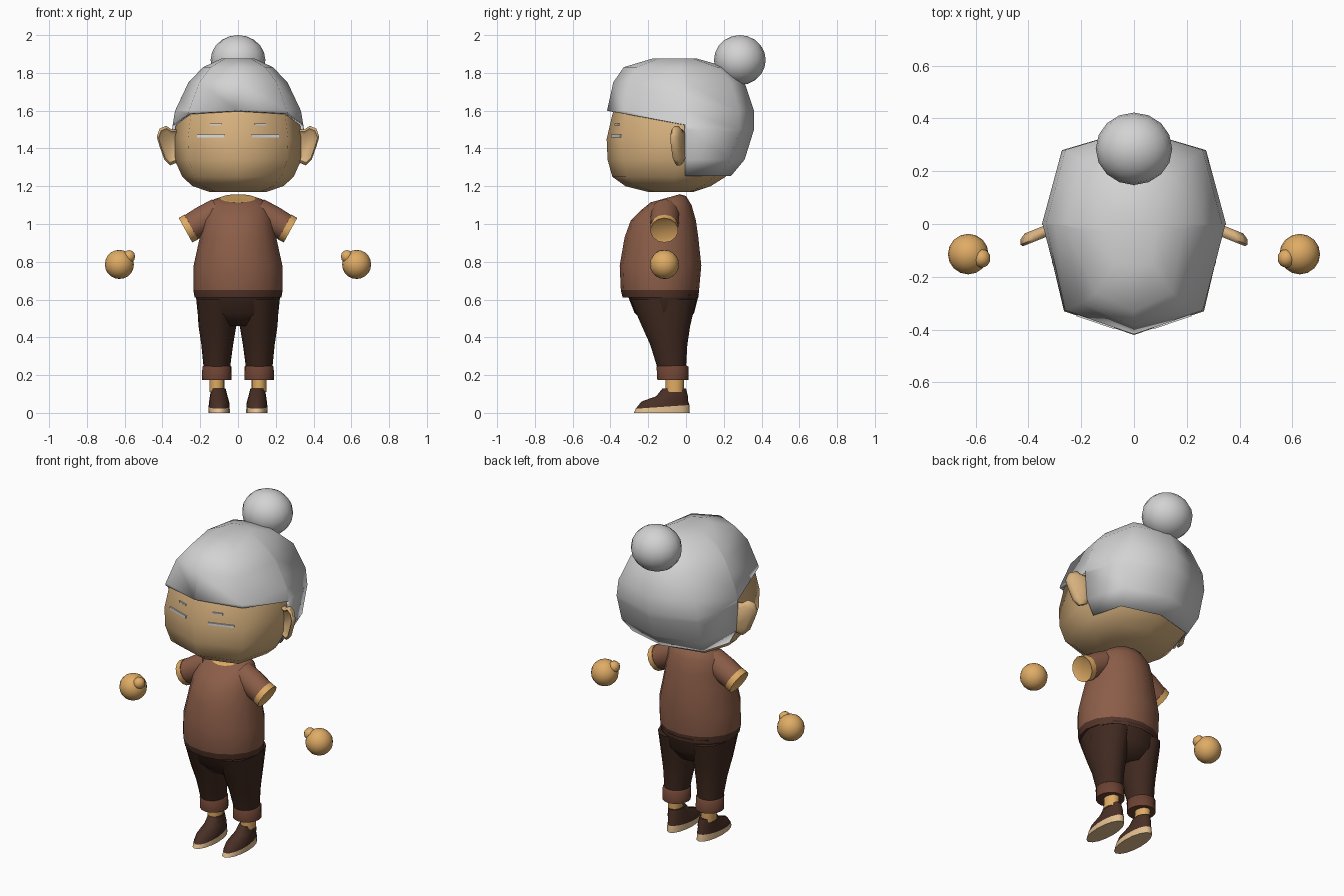
import bpy, bmesh, math
from mathutils import Vector, Matrix

if "Cube" in bpy.data.objects:
    bpy.data.objects.remove(bpy.data.objects["Cube"])


def material(name, r, g, b):
    m = bpy.data.materials.new(name)
    m.use_nodes = True
    m.diffuse_color = (r, g, b, 1)
    node = m.node_tree.nodes["Principled BSDF"]
    node.inputs["Base Color"].default_value = (r, g, b, 1)
    node.inputs["Roughness"].default_value = 0.8
    return m


HAIR = material("silver hair", 0.65, 0.65, 0.65)
FACE = material("face skin", 0.68, 0.44, 0.21)
SKIN = material("warm skin", 0.74, 0.41, 0.13)
SHIRT = material("brown shirt", 0.26, 0.11, 0.065)
HEM = material("dark hem", 0.085, 0.034, 0.022)
PANTS = material("dark trousers", 0.05, 0.022, 0.014)
CUFF = material("cuff brown", 0.15, 0.055, 0.032)
SHOE = material("shoe brown", 0.065, 0.028, 0.018)
SOLE = material("pale sole", 0.76, 0.52, 0.28)
WHITE = material("eye white", 0.72, 0.72, 0.72)


def finish(bm, name, mats, angle=60):
    bmesh.ops.recalc_face_normals(bm, faces=bm.faces[:])
    me = bpy.data.meshes.new(name)
    bm.to_mesh(me)
    bm.free()
    ob = bpy.data.objects.new(name, me)
    bpy.context.collection.objects.link(ob)
    for m in mats:
        me.materials.append(m)
    bpy.ops.object.select_all(action="DESELECT")
    ob.select_set(True)
    bpy.context.view_layer.objects.active = ob
    bpy.ops.object.shade_smooth_by_angle(angle=math.radians(angle))
    return ob


def skin_rings(rings, slots=None):
    """Bridge closed rings of points, cap both ends; slots gives a material per band."""
    bm = bmesh.new()
    loops = [[bm.verts.new(p) for p in ring] for ring in rings]
    n = len(loops[0])
    for k in range(len(loops) - 1):
        for i in range(n):
            j = (i + 1) % n
            f = bm.faces.new((loops[k][i], loops[k][j], loops[k + 1][j], loops[k + 1][i]))
            f.material_index = slots[k] if slots else 0
    for loop, k in ((loops[0], 0), (loops[-1], -1)):
        bm.faces.new(loop).material_index = slots[k] if slots else 0
    return bm


def ellipse(cx, cy, z, rx, ry, tilt=0, n=16):
    pts = []
    for i in range(n):
        a = math.tau * i / n
        y = ry * math.sin(a)
        pts.append((cx + rx * math.cos(a), cy + y, z + tilt * y))
    return pts


def octagon(z, front, back, w, k=0.78):
    """Head section with a keel at the front and boxy corners."""
    m = (front + back) / 2 + 0.03
    fc, bc = m + k * (front - m), m + k * (back - m)
    return [(0, front, z), (k * w, fc, z), (w, m, z), (k * w, bc, z),
            (0, back, z), (-k * w, bc, z), (-w, m, z), (-k * w, fc, z)]


def ball(name, mat, centre, scale, u=16, v=10):
    bm = bmesh.new()
    bmesh.ops.create_uvsphere(bm, u_segments=u, v_segments=v, radius=1,
                              matrix=Matrix.Translation(centre) @ Matrix.Diagonal((*scale, 1)))
    return finish(bm, name, [mat])


# Head
head = [(1.17, -0.2, 0.04, 0.15), (1.2, -0.32, 0.13, 0.24), (1.25, -0.39, 0.21, 0.295),
        (1.34, -0.415, 0.3, 0.335), (1.45, -0.42, 0.335, 0.34), (1.58, -0.39, 0.33, 0.32),
        (1.72, -0.34, 0.28, 0.25), (1.82, -0.2, 0.12, 0.13)]
finish(skin_rings([octagon(*r) for r in head]), "head", [FACE])

# Hair cap: full shell cut along the fringe, the ear line and the nape
cap = [(1.2, -0.35, 0.16, 0.26), (1.25, -0.41, 0.235, 0.305), (1.34, -0.43, 0.31, 0.345),
       (1.5, -0.43, 0.36, 0.35), (1.6, -0.418, 0.36, 0.333), (1.75, -0.385, 0.31, 0.262),
       (1.83, -0.33, 0.22, 0.185), (1.875, -0.18, 0.06, 0.09)]
bm = skin_rings([octagon(*r) for r in cap])
fringe, ear_line, nape = Vector((0, 0.18, 1)), Vector((0, 1, 0)), Vector((0, 0, 1))
for point, normal in (((0, 0, 1.525), fringe), ((0, -0.003, 0), ear_line), ((0, 0, 1.255), nape)):
    bmesh.ops.bisect_plane(bm, geom=bm.verts[:] + bm.edges[:] + bm.faces[:],
                           plane_co=point, plane_no=normal)
drop = []
for f in bm.faces:
    c = f.calc_center_median()
    above_fringe = fringe.dot(c) > 1.525
    behind_ear = c.y > -0.003 and c.z > 1.255
    if not (above_fringe or behind_ear):
        drop.append(f)
bmesh.ops.delete(bm, geom=drop, context="FACES")
hair = finish(bm, "hair", [HAIR])
shell = hair.modifiers.new("thickness", "SOLIDIFY")
shell.thickness = 0.015
shell.offset = -1
ball("hair_bun", HAIR, (0, 0.285, 1.868), (0.145, 0.137, 0.132))

# Torso: hem, shirt and tilted neckline
torso = [(0, -0.135, 0.61, 0.23, 0.2), (0, -0.138, 0.65, 0.236, 0.207),
         (0, -0.135, 0.78, 0.235, 0.216), (0, -0.13, 0.93, 0.202, 0.195),
         (0, -0.12, 1.02, 0.185, 0.172), (0, -0.105, 1.085, 0.168, 0.135, 0.1),
         (0, -0.105, 1.122, 0.135, 0.105, 0.25), (0, -0.11, 1.136, 0.094, 0.077, 0.28),
         (0, -0.11, 1.134, 0.065, 0.052, 0.28)]
finish(skin_rings([ellipse(*r) for r in torso], [1, 0, 0, 0, 0, 0, 0, 2]),
       "shirt", [SHIRT, HEM, SKIN])

# Hips
hips = [(0, -0.105, 0.46, 0.14, 0.1), (0, -0.115, 0.53, 0.214, 0.158), (0, -0.122, 0.63, 0.224, 0.19)]
finish(skin_rings([ellipse(*r) for r in hips]), "trouser_hips", [PANTS])

for side, s in (("left", 1), ("right", -1)):
    # Trouser leg, turned-up cuff and ankle
    leg = [(0.11, -0.12, 0.6, 0.108, 0.175), (0.109, -0.106, 0.46, 0.1, 0.128),
           (0.11, -0.091, 0.36, 0.084, 0.098), (0.112, -0.076, 0.24, 0.07, 0.076)]
    cuff = [(0.112, -0.07, 0.175, 0.078, 0.082), (0.112, -0.072, 0.245, 0.077, 0.084),
            (0.112, -0.074, 0.252, 0.068, 0.074)]
    ankle = [(0.112, -0.06, 0.11, 0.04, 0.048), (0.112, -0.06, 0.2, 0.04, 0.05)]
    for part, rings, mat in (("trouser_leg", leg, PANTS), ("trouser_cuff", cuff, CUFF),
                             ("ankle", ankle, SKIN)):
        finish(skin_rings([ellipse(s * r[0], *r[1:]) for r in rings]), side + "_" + part, [mat])

    # Shoe with pale sole
    shoe = [(0.1, -0.128, 0, 0.057, 0.148), (0.1, -0.124, 0.032, 0.056, 0.142, 0.07),
            (0.1, -0.112, 0.06, 0.053, 0.124), (0.102, -0.074, 0.088, 0.047, 0.084),
            (0.104, -0.062, 0.13, 0.038, 0.062)]
    finish(skin_rings([ellipse(s * r[0], *r[1:]) for r in shoe], [1, 0, 0, 0]),
           side + "_shoe", [SHOE, SOLE])

    # Sleeve, angled down and outward, with a skin-toned band
    start, end = Vector((s * 0.1, -0.11, 1.065)), Vector((s * 0.278, -0.115, 0.967))
    axis = (end - start).normalized()
    up = axis.cross(Vector((0, 1, 0))).normalized()
    rings = []
    for t, r in ((0, 0.075), (0.45, 0.077), (0.83, 0.072), (0.831, 0.075), (1, 0.074), (0.96, 0.06)):
        c = start.lerp(end, t)
        rings.append([c + r * (up * math.cos(a) + Vector((0, math.sin(a), 0)))
                      for a in (math.tau * i / 14 for i in range(14))])
    finish(skin_rings(rings, [0, 0, 0, 1, 1]), side + "_sleeve", [SHIRT, SKIN])

    # Floating hand with thumb
    ball(side + "_hand", SKIN, (s * 0.628, -0.114, 0.786), (0.077, 0.077, 0.077))
    ball(side + "_thumb", SKIN, (s * 0.577, -0.13, 0.828), (0.034, 0.036, 0.034), 10, 6)

    # Ear: swept outline with a hollowed front
    outline = [(0.31, 1.5), (0.35, 1.5), (0.38, 1.52), (0.415, 1.505), (0.43, 1.46),
               (0.415, 1.41), (0.39, 1.34), (0.36, 1.31), (0.31, 1.33)]
    mid = (0.365, 1.42)
    rings = []
    for k, dy in ((0.75, 0.028), (1, 0.012), (1, -0.008), (0.86, -0.018), (0.68, -0.004)):
        pts = [(mid[0] + k * (x - mid[0]), mid[1] + k * (z - mid[1])) for x, z in outline]
        rings.append([(s * x, dy - 0.03 - 0.4 * (x - 0.33), z) for x, z in pts])
    finish(skin_rings(rings), side + "_ear", [FACE])

    # Closed eye and brow plates lying on the slanted cheek
    for part, x, z, front, w, h in (("eye", 0.145, 1.466, -0.417, 0.15, 0.014),
                                    ("brow", 0.118, 1.527, -0.403, 0.06, 0.01)):
        bm = bmesh.new()
        spot = Matrix.Translation((s * x, front + 0.34 * x - 0.002, z))
        turn = Matrix.Rotation(s * math.atan(0.34), 4, "Z")
        bmesh.ops.create_cube(bm, size=1, matrix=spot @ turn @ Matrix.Diagonal((w, 0.008, h, 1)))
        finish(bm, side + "_" + part, [WHITE if part == "eye" else HAIR], 30)
